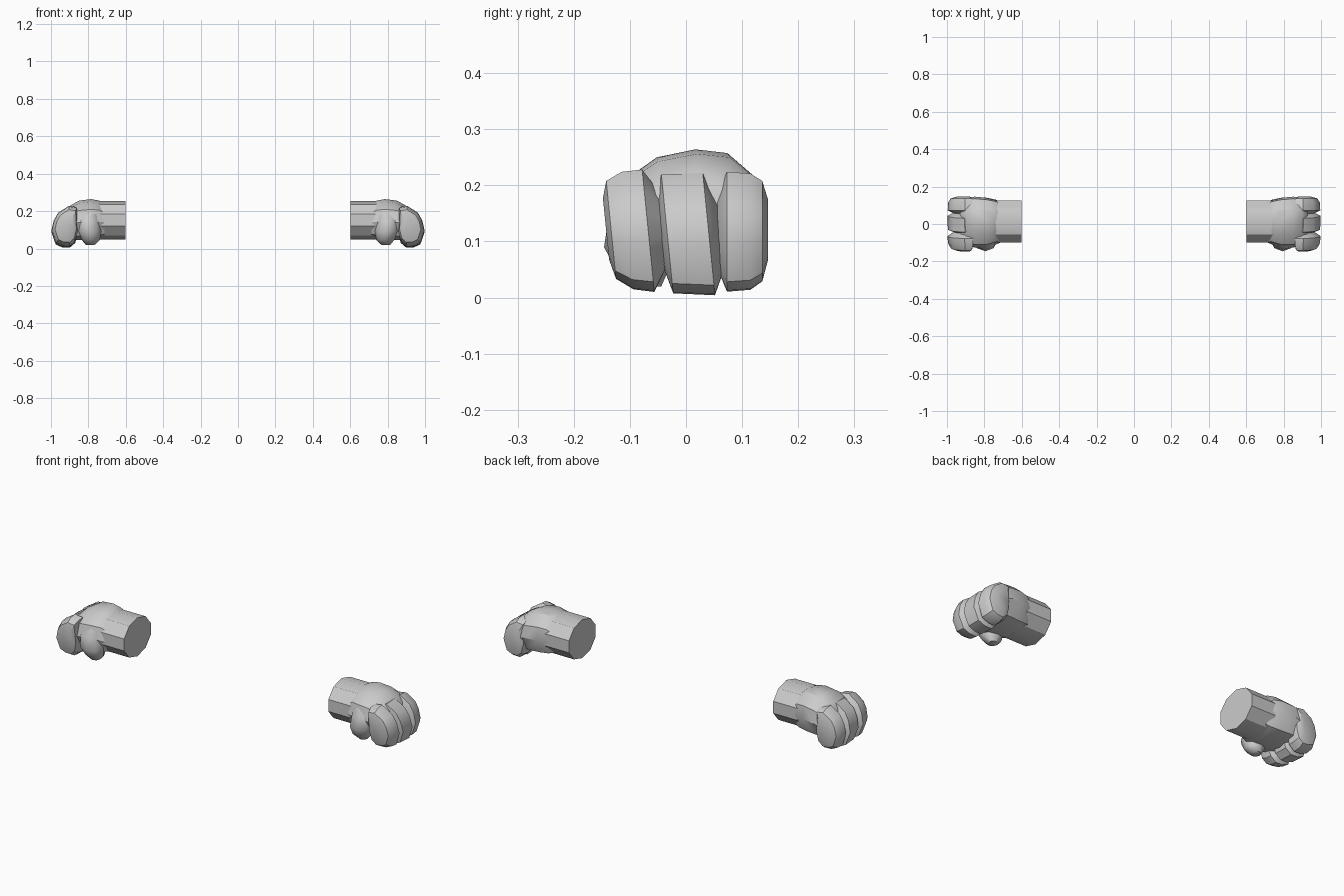
import bpy, bmesh, math
from mathutils import Vector

if "Cube" in bpy.data.objects:
    bpy.data.objects.remove(bpy.data.objects["Cube"], do_unlink=True)

grey = bpy.data.materials.new("light grey")
grey.use_nodes = True
colour = (0.6, 0.6, 0.6, 1)
grey.diffuse_color = colour
grey.node_tree.nodes["Principled BSDF"].inputs["Base Color"].default_value = colour


def loft(name, rings, side, angle=32):
    """Skin a list of equal point rings, cap the ends, mirror by side."""
    bm = bmesh.new()
    loops = [[bm.verts.new((p[0] * side, p[1], p[2])) for p in r] for r in rings]
    for a, b in zip(loops, loops[1:]):
        for i in range(len(a)):
            j = (i + 1) % len(a)
            bm.faces.new((a[i], a[j], b[j], b[i]))
    bm.faces.new(loops[0])
    bm.faces.new(loops[-1])
    bmesh.ops.recalc_face_normals(bm, faces=bm.faces)
    mesh = bpy.data.meshes.new(name)
    bm.to_mesh(mesh)
    bm.free()
    mesh.materials.append(grey)
    ob = bpy.data.objects.new(name, mesh)
    bpy.context.collection.objects.link(ob)
    bpy.ops.object.select_all(action='DESELECT')
    ob.select_set(True)
    bpy.context.view_layer.objects.active = ob
    bpy.ops.object.shade_smooth_by_angle(angle=math.radians(angle))


def oval(x, y, z, ry, rz, n=10):
    turn = [math.tau * (i + 0.5) / n for i in range(n)]
    return [(x, y + ry * math.cos(t), z + rz * math.sin(t)) for t in turn]


# Domed hand section in unit y, z, fitted into a box at each station
SECTION = [(.07, 1), (.5, .94), (.92, .5), (1, -.1), (.75, -.8),
           (0, -1), (-.75, -.8), (-1, -.1), (-.88, .5), (-.45, .87)]


def palm_ring(x, y0, y1, z0, z1, lean=0):
    cy, cz, ry, rz = (y0 + y1) / 2, (z0 + z1) / 2, (y1 - y0) / 2, (z1 - z0) / 2
    return [(x - lean * v, cy + ry * u, cz + rz * v) for u, v in SECTION]


PALM = [palm_ring(.715, -.10, .12, .06, .235),
        palm_ring(.74, -.11, .13, .05, .256),
        palm_ring(.785, -.125, .14, .045, .264),
        palm_ring(.85, -.125, .146, .045, .256),
        palm_ring(.90, -.12, .143, .05, .228),
        palm_ring(.94, -.115, .135, .06, .195, .015)]

# Side outline of a curled finger in x, z
CURL = [(.86, .215), (.905, .222), (.962, .185), (.985, .145), (.998, .09),
        (.975, .022), (.94, .006), (.90, .004), (.87, .03), (.855, .09)]
CORE = Vector((.90, .12))


def finger_ring(y, scale, lift, skew):
    ring = []
    for p in CURL:
        q = CORE + (Vector(p) - CORE) * scale
        ring.append((q.x, y + skew * (.12 - q.y), q.y + lift))
    return ring


# Edges of each finger: outer side, front bevel pair, other side
FINGERS = {
    "index_finger": ([(-.143, .5), (-.134, .80), (-.105, .96), (-.068, 1), (-.042, .62)], .006, .1),
    "middle_finger": ([(-.046, .60), (-.034, .97), (.040, 1), (.060, .62)], 0, .1),
    "little_finger": ([(.056, .62), (.073, .98), (.115, .95), (.136, .82), (.146, .5)], .004, 0),
}

for label, side in (("left", 1), ("right", -1)):
    # Wrist stub with a flat inner end
    loft(label + "_wrist", [oval(x, .013, .152, .118, .103) for x in (.602, .72, .745)], side)
    loft(label + "_palm", PALM, side)
    for name, (edges, lift, skew) in FINGERS.items():
        loft(label + "_" + name, [finger_ring(y, s, lift, skew) for y, s in edges], side)
    # Thumb hanging from the front of the palm
    thumb = []
    for x, y, z, rx, ry in ((.785, -.07, .20, .04, .04), (.80, -.085, .15, .062, .052),
                            (.795, -.088, .09, .064, .058), (.787, -.078, .045, .048, .045),
                            (.79, -.07, .02, .024, .026)):
        thumb.append([(x + rx * math.cos(t), y + ry * math.sin(t), z)
                      for t in (math.tau * i / 8 for i in range(8))])
    loft(label + "_thumb", thumb, side, 50)
